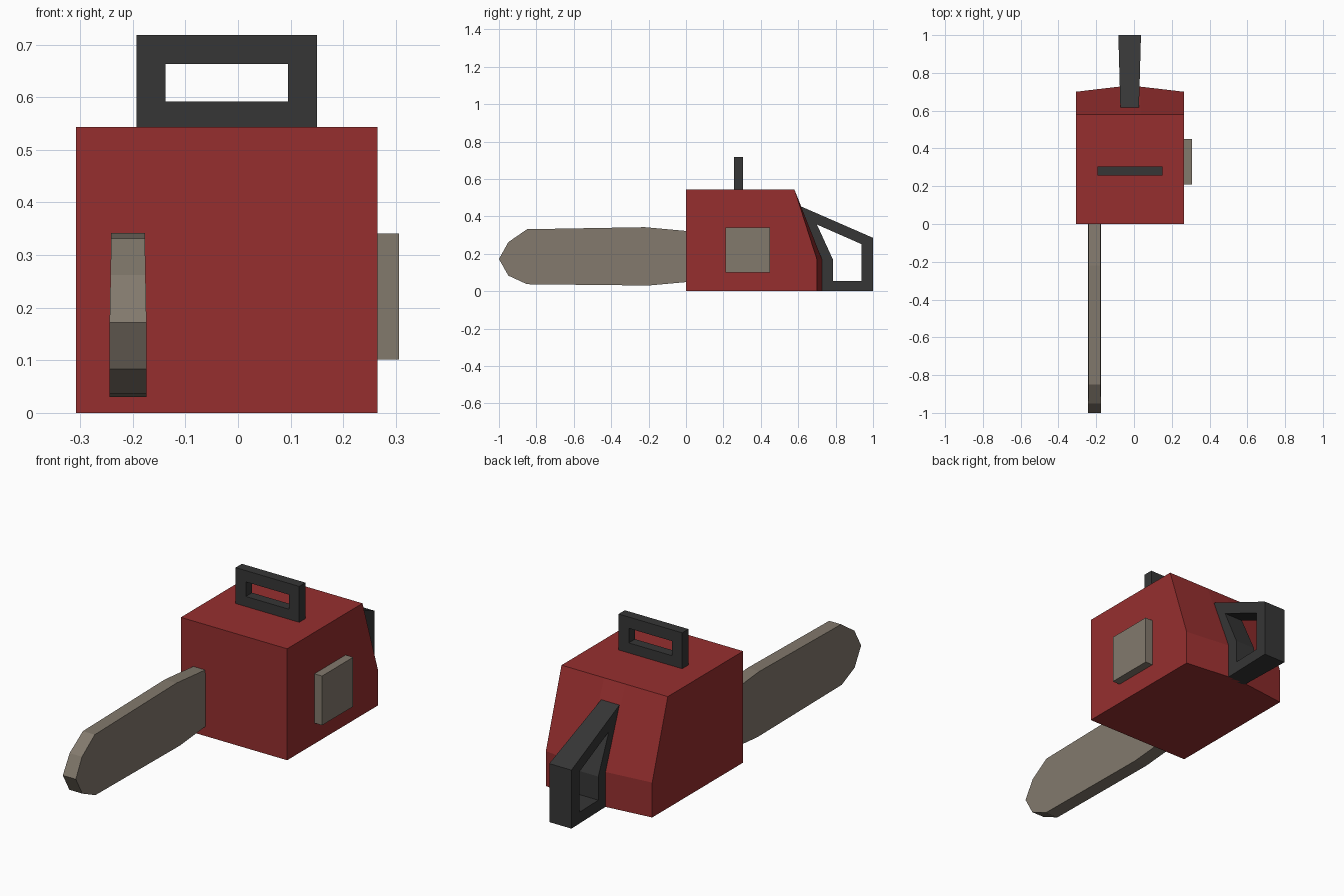
import bpy, bmesh

if "Cube" in bpy.data.objects:
    bpy.data.objects.remove(bpy.data.objects["Cube"])


def material(name, rgb):
    m = bpy.data.materials.new(name)
    m.diffuse_color = (*rgb, 1)
    m.use_nodes = True
    m.node_tree.nodes["Principled BSDF"].inputs["Base Color"].default_value = m.diffuse_color
    return m


RED = material("red_casing", (0.305, 0.028, 0.028))
GREY = material("warm_grey_metal", (0.225, 0.192, 0.152))
DARK = material("dark_grip", (0.037, 0.037, 0.037))


def finish(name, bm, mat):
    bmesh.ops.recalc_face_normals(bm, faces=bm.faces)
    mesh = bpy.data.meshes.new(name)
    bm.to_mesh(mesh)
    bm.free()
    mesh.materials.append(mat)
    obj = bpy.data.objects.new(name, mesh)
    bpy.context.collection.objects.link(obj)
    return obj


def bridge(bm, a, b):
    n = len(a)
    for i in range(n):
        j = (i + 1) % n
        bm.faces.new((a[i], a[j], b[j], b[i]))


def loft(name, sections, mat):
    """Solid through matching closed sections, capped at both ends."""
    bm = bmesh.new()
    loops = [[bm.verts.new(p) for p in s] for s in sections]
    for a, b in zip(loops, loops[1:]):
        bridge(bm, a, b)
    bm.faces.new(loops[0])
    bm.faces.new(loops[-1])
    return finish(name, bm, mat)


def frame(name, outer, inner, place, mat):
    """Closed frame from two matching outlines; place(u, v, side) gives 3D."""
    bm = bmesh.new()
    o, i = [[[bm.verts.new(place(u, v, s)) for u, v in pts] for s in (-1, 1)]
            for pts in (outer, inner)]
    bridge(bm, o[0], o[1])
    bridge(bm, i[0], i[1])
    bridge(bm, o[0], i[0])
    bridge(bm, o[1], i[1])
    return finish(name, bm, mat)


# Casing: sloped back that bulges slightly in the middle
sections = []
for x, back in ((-0.308, 0.70), (-0.08, 0.727), (0.035, 0.727), (0.265, 0.70)):
    sections.append([(x, y, z) for y, z in
                     ((0, 0), (back, 0), (back, 0.17), (0.58, 0.543), (0, 0.543))])
loft("casing", sections, RED)

# Guide bar: upper half thins slightly
bar = ((-1, 0.172), (-0.95, 0.262), (-0.85, 0.331), (-0.22, 0.342), (0.02, 0.32),
       (0.02, 0.05), (-0.2, 0.03), (-0.85, 0.037), (-0.95, 0.083))
loft("guide_bar", [[(-0.209 + s * (0.035 - 0.018 * max(0, z - 0.172)), y, z)
                    for y, z in bar] for s in (-1, 1)], GREY)

# Side cover plate
loft("side_cover", [[(x, y, z) for y, z in
                     ((0.21, 0.101), (0.45, 0.101), (0.45, 0.341), (0.21, 0.341))]
                    for x in (0.255, 0.306)], GREY)

# Top carry handle
frame("top_handle",
      ((-0.193, 0.535), (0.150, 0.535), (0.150, 0.718), (-0.193, 0.718)),
      ((-0.138, 0.592), (0.095, 0.592), (0.095, 0.663), (-0.138, 0.663)),
      lambda u, v, s: (u, 0.281 + s * 0.024, v), DARK)

# Rear grip: widens toward the back
frame("rear_grip",
      ((0.715, 0), (1.0, 0), (1.0, 0.285), (0.61, 0.455), (0.715, 0.17)),
      ((0.785, 0.055), (0.937, 0.055), (0.937, 0.252), (0.700, 0.356), (0.785, 0.17)),
      lambda u, v, s: (-0.023 + s * (0.049 + 0.028 * (u - 0.61)), u, v), DARK)
